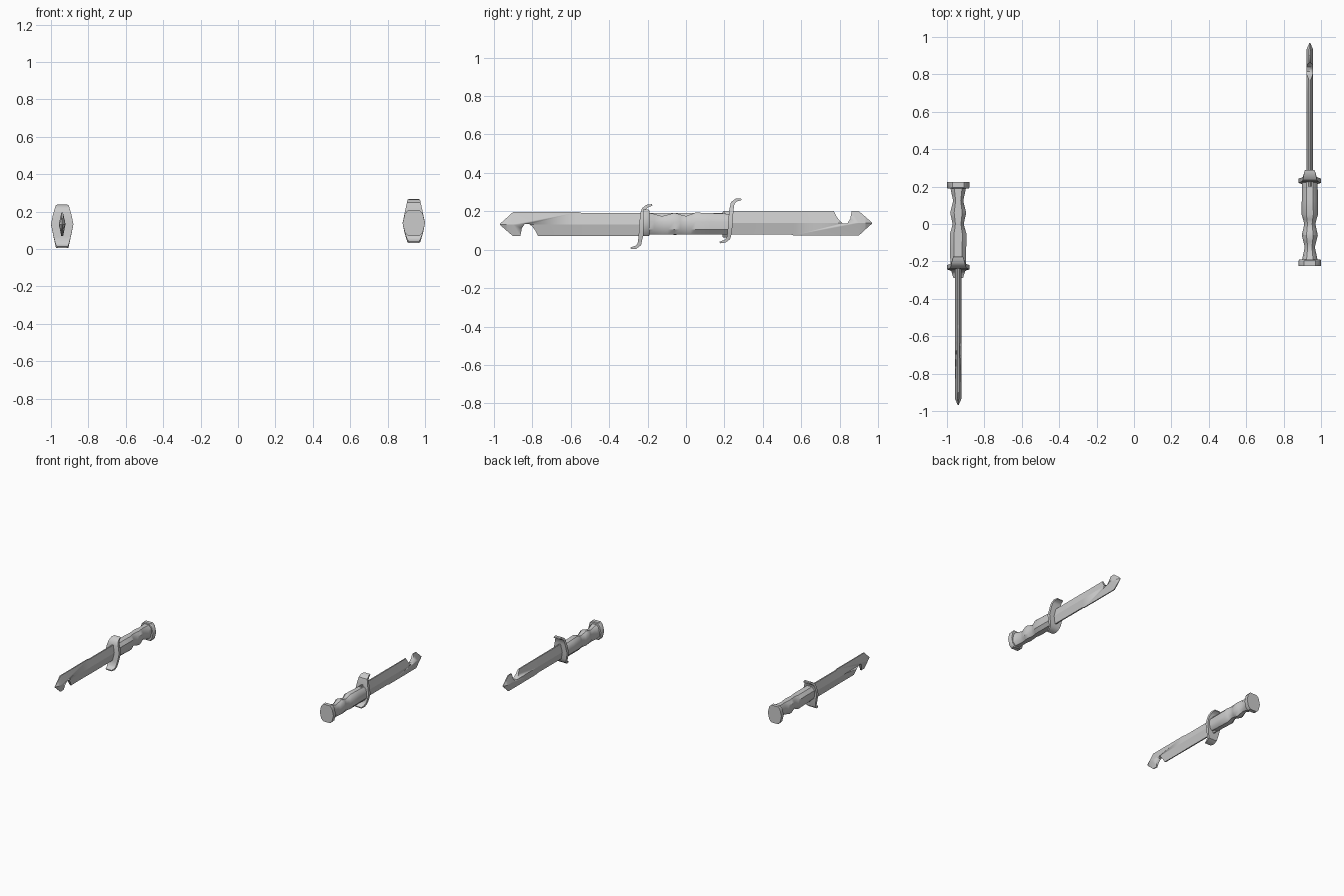
import bpy, bmesh, math
from mathutils import Vector, Matrix

if "Cube" in bpy.data.objects:
    bpy.data.objects.remove(bpy.data.objects["Cube"])

TOP = 0.27      # height of the upper guard horn
MID = 0.138     # centre line height of blade and grip


def loft(name, rings, angle=35):
    """Skin a list of equal-length closed rings and cap both ends."""
    bm = bmesh.new()
    vs = [[bm.verts.new(p) for p in r] for r in rings]
    n = len(rings[0])
    for a, b in zip(vs, vs[1:]):
        for i in range(n):
            j = (i + 1) % n
            bm.faces.new((a[i], a[j], b[j], b[i]))
    bm.faces.new(vs[0])
    bm.faces.new(vs[-1][::-1])
    bmesh.ops.remove_doubles(bm, verts=bm.verts, dist=1e-5)
    bmesh.ops.recalc_face_normals(bm, faces=bm.faces)
    me = bpy.data.meshes.new(name)
    bm.to_mesh(me)
    bm.free()
    ob = bpy.data.objects.new(name, me)
    bpy.context.collection.objects.link(ob)
    bpy.ops.object.select_all(action='DESELECT')
    ob.select_set(True)
    bpy.context.view_layer.objects.active = ob
    bpy.ops.object.shade_smooth_by_angle(angle=math.radians(angle))
    return ob


def mirror_ring(half, y):
    """Half outline (x, z) from bottom to top, mirrored into a ring at y."""
    return [(x, y, z) for x, z in half] + [(-x, y, z) for x, z in reversed(half)]


def make_blade():
    # diamond section: (y, bottom z, top z, ridge half width, edge half width)
    stations = [(0.20, 0.080, 0.20, 0.018, 0.005), (0.54, 0.080, 0.20, 0.018, 0.005),
                (0.56, 0.074, 0.20, 0.018, 0.004), (0.90, 0.074, 0.20, 0.018, 0.004),
                (0.935, 0.106, 0.17, 0.017, 0.003), (0.969, 0.136, 0.14, 0.002, 0.001)]
    blade = loft("blade", [mirror_ring([(e, b), (r, MID), (e, t)], y)
                           for y, b, t, r, e in stations], 15)
    # hooked notch near the tip
    notch = [(0.755, 0.23), (0.77, 0.20), (0.785, 0.17), (0.80, 0.15), (0.815, 0.137),
             (0.84, 0.137), (0.855, 0.16), (0.862, 0.20), (0.862, 0.23)]
    cutter = loft("notch_cutter", [[(x, y, z) for y, z in notch] for x in (-0.1, 0.1)])
    cutter.hide_render = True
    mod = blade.modifiers.new("notch", 'BOOLEAN')
    mod.operation, mod.solver, mod.object = 'DIFFERENCE', 'EXACT', cutter
    bpy.context.view_layer.objects.active = blade
    bpy.ops.object.modifier_apply(modifier=mod.name)
    bpy.data.objects.remove(cutter)
    return blade


def make_guard():
    # S-curved plate: (y, z, half width)
    path = [(0.288, 0.262, 0.026), (0.262, 0.258, 0.033), (0.243, 0.243, 0.037),
            (0.236, 0.205, 0.046), (0.231, 0.138, 0.060), (0.227, 0.085, 0.049),
            (0.221, 0.060, 0.040), (0.203, 0.044, 0.035), (0.176, 0.037, 0.027)]
    thick = [0.004, 0.008, 0.010, 0.011, 0.012, 0.011, 0.010, 0.008, 0.004]
    rings = []
    for i, (y, z, w) in enumerate(path):
        a, b = path[max(i - 1, 0)], path[min(i + 1, len(path) - 1)]
        t = Vector((b[0] - a[0], b[1] - a[1])).normalized() * thick[i]
        ny, nz = -t.y, t.x
        rings.append([(-w, y - ny, z - nz), (w, y - ny, z - nz),
                      (w, y + ny, z + nz), (-w, y + ny, z + nz)])
    return loft("guard", rings, 40)


def make_grip():
    # finger grooves: (y, half width, top z)
    stations = [(-0.20, 0.043, 0.192), (-0.165, 0.036, 0.186), (-0.125, 0.027, 0.174),
                (-0.095, 0.034, 0.182), (-0.06, 0.043, 0.192), (-0.03, 0.036, 0.183),
                (0.0, 0.030, 0.175), (0.025, 0.036, 0.184), (0.05, 0.044, 0.193),
                (0.13, 0.043, 0.190), (0.225, 0.042, 0.186)]
    return loft("grip", [mirror_ring([(w * 0.5, 0.080), (w, 0.105), (w, 0.145),
                                      (w * 0.82, t - 0.015), (w * 0.42, t)], y)
                         for y, w, t in stations])


def make_pommel():
    outline = [(0.030, 0.070), (0.048, 0.088), (0.060, MID), (0.048, 0.188), (0.030, 0.208)]
    shrunk = [(x * 0.93, MID + (z - MID) * 0.93) for x, z in outline]
    return loft("pommel", [mirror_ring(shrunk, -0.190), mirror_ring(outline, -0.196),
                           mirror_ring(outline, -0.225)])


# Two daggers: the left one is the right one turned half a turn about x
right = Matrix.Translation((0.94, 0, 0))
left = Matrix.Translation((-0.94, 0, TOP)) @ Matrix.Rotation(math.pi, 4, 'X')
for side, mat in (("right", right), ("left", left)):
    for make in (make_blade, make_guard, make_grip, make_pommel):
        ob = make()
        ob.name = side + "_dagger_" + ob.name.split(".")[0]
        ob.data.transform(mat)
